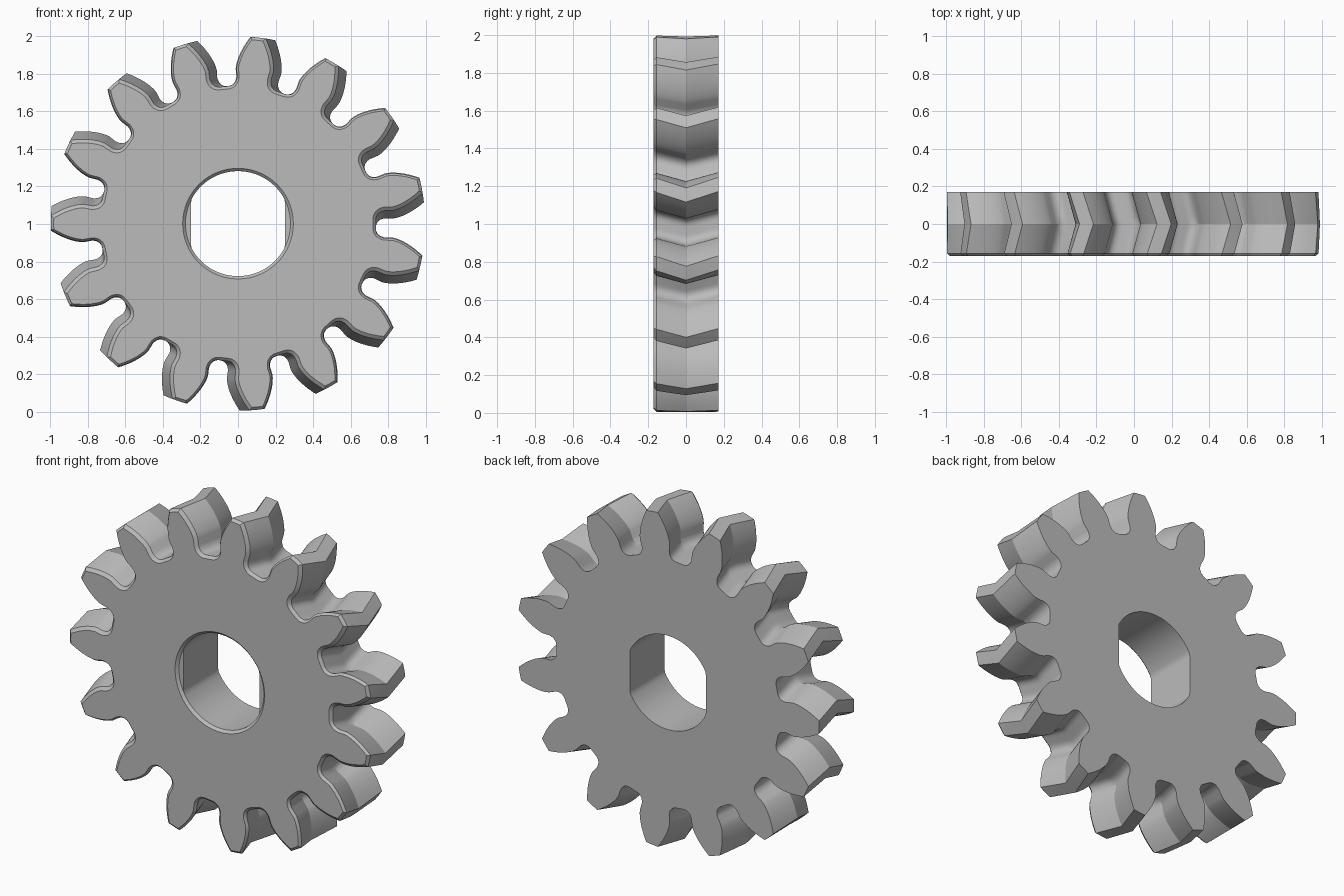
import bpy, bmesh, math
from mathutils import Vector

if "Cube" in bpy.data.objects:
    bpy.data.objects.remove(bpy.data.objects["Cube"])

TEETH = 15
TIP, ROOT, PITCH = 0.998, 0.735, 0.88
BASE = PITCH * math.cos(math.radians(20))
HALF = 0.171          # half thickness
CHAMFER = 0.015
TWIST = 0.057         # herringbone twist at mid thickness
BORE, FLAT, SEGS = 0.28, 0.25, 96
CENTRE_Z = 1.002


def polar(r, a):
    return Vector((r * math.cos(a), r * math.sin(a)))


def inv(r):
    p = math.acos(min(1, BASE / r))
    return math.tan(p) - p


def half_tooth():
    """Points (radius, angle) from the tip corner down to the valley middle."""
    pts = []
    for i in range(11):                       # involute flank
        r = TIP + (BASE - TIP) * i / 10
        pts.append((r, math.pi / (2 * TEETH) + inv(PITCH) - inv(r)))
    p0, p1, p2 = (0.785, 0.116), (ROOT, 0.122), (ROOT, 0.185)
    for i in range(11):                       # rounded root
        t = i / 10
        w = ((1 - t) ** 2, 2 * t * (1 - t), t * t)
        pts.append(tuple(w[0] * a + w[1] * b + w[2] * c for a, b, c in zip(p0, p1, p2)))
    return pts


def gear_outline():
    half = half_tooth()
    tooth = [(r, -a) for r, a in reversed(half)] + [(TIP, 0)] + half
    return [polar(r, a + math.pi + k * math.tau / TEETH)
            for k in range(TEETH) for r, a in tooth]


def inset(pts, d):
    out = []
    for i, p in enumerate(pts):
        e1 = (p - pts[i - 1]).normalized()
        e2 = (pts[(i + 1) % len(pts)] - p).normalized()
        t = (e1 + e2).normalized()
        out.append(p + Vector((-t.y, t.x)) * d / max(0.5, t.dot(e1)))
    return out


def turned(pts, a):
    c, s = math.cos(a), math.sin(a)
    return [Vector((p.x * c - p.y * s, p.x * s + p.y * c)) for p in pts]


def add_rings(bm, rings):
    """Bridge successive (y, points) rings, returning all vertex rings."""
    loops = [[bm.verts.new((p.x, y, p.y + CENTRE_Z)) for p in pts] for y, pts in rings]
    for a, b in zip(loops, loops[1:]):
        for i in range(len(a)):
            j = (i + 1) % len(a)
            bm.faces.new((a[i], a[j], b[j], b[i]))
    return loops


def loop_edges(bm, loop):
    return [bm.edges.get((loop[i - 1], loop[i])) for i in range(len(loop))]


bm = bmesh.new()

# Toothed rim: chamfered front, V-shaped teeth
outline = gear_outline()
levels = [-HALF + CHAMFER] + [HALF * k / 4 for k in range(-3, 5)]
rim = [(-HALF, inset(outline, CHAMFER))]
rim += [(y, turned(outline, -TWIST * (1 - abs(y) / HALF))) for y in levels]
outer = add_rings(bm, rim)

# Bore: round countersunk mouth, then two flats
def circle(r):
    return [polar(r, math.tau * (i + 0.5) / SEGS) for i in range(SEGS)]

keyed = [Vector((max(-FLAT, min(FLAT, p.x)), p.y)) for p in circle(BORE)]
inner = add_rings(bm, [(-HALF, circle(BORE + CHAMFER)), (-HALF + CHAMFER, circle(BORE)),
                       (-HALF + CHAMFER, keyed), (HALF, keyed)])

# Front and back faces
for k, ny in ((0, -1), (-1, 1)):
    edges = loop_edges(bm, outer[k]) + loop_edges(bm, inner[k])
    bmesh.ops.triangle_fill(bm, use_beauty=True, use_dissolve=False,
                            edges=edges, normal=(0, ny, 0))

bmesh.ops.remove_doubles(bm, verts=bm.verts, dist=0.0001)
bmesh.ops.recalc_face_normals(bm, faces=bm.faces)
mesh = bpy.data.meshes.new("herringbone_gear")
bm.to_mesh(mesh)
bm.free()

gear = bpy.data.objects.new("herringbone_gear", mesh)
bpy.context.collection.objects.link(gear)

# Plain grey metal
grey = bpy.data.materials.new("grey")
grey.use_nodes = True
colour = (0.5, 0.5, 0.5, 1)
grey.diffuse_color = colour
grey.node_tree.nodes["Principled BSDF"].inputs["Base Color"].default_value = colour
mesh.materials.append(grey)

bpy.ops.object.select_all(action='DESELECT')
gear.select_set(True)
bpy.context.view_layer.objects.active = gear
bpy.ops.object.shade_smooth_by_angle(angle=math.radians(25))
